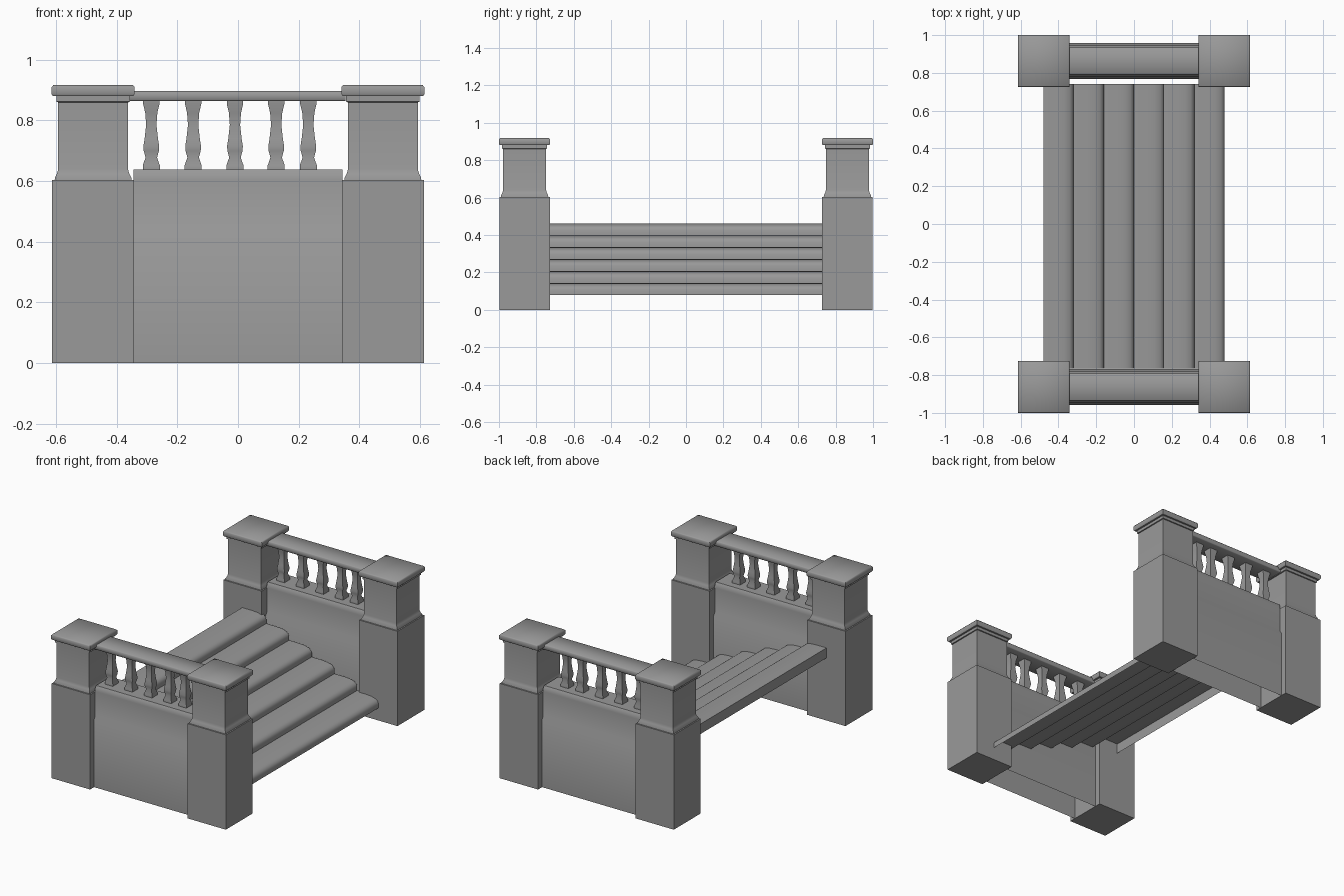
import bpy, bmesh, math

if "Cube" in bpy.data.objects:
    bpy.data.objects.remove(bpy.data.objects["Cube"])

CX, CY = 0.478, 0.863   # pier centre offsets

stone = bpy.data.materials.new("dark_stone")
stone.diffuse_color = (0.32, 0.32, 0.32, 1)
stone.use_nodes = True
stone.node_tree.nodes["Principled BSDF"].inputs["Base Color"].default_value = stone.diffuse_color


def finish(name, bm):
    bmesh.ops.recalc_face_normals(bm, faces=bm.faces)
    me = bpy.data.meshes.new(name)
    bm.to_mesh(me)
    bm.free()
    me.materials.append(stone)
    ob = bpy.data.objects.new(name, me)
    bpy.context.collection.objects.link(ob)
    bpy.context.view_layer.objects.active = ob
    ob.select_set(True)
    bpy.ops.object.shade_smooth_by_angle(angle=math.radians(50))
    ob.select_set(False)
    return ob


def square_stack(name, x, y, profile):
    """Square rings (half width, z) skinned into a closed column."""
    bm = bmesh.new()
    rings = [[bm.verts.new((x + sx * h, y + sy * h, z))
              for sx, sy in ((-1, -1), (1, -1), (1, 1), (-1, 1))] for h, z in profile]
    for a, b in zip(rings, rings[1:]):
        for i in range(4):
            j = (i + 1) % 4
            bm.faces.new((a[i], a[j], b[j], b[i]))
    bm.faces.new(rings[0][::-1])
    bm.faces.new(rings[-1])
    return finish(name, bm)


def sweep(name, pts, offset, closed=False):
    """Extrude a profile of points along an offset vector."""
    bm = bmesh.new()
    a = [bm.verts.new(p) for p in pts]
    b = [bm.verts.new([c + d for c, d in zip(p, offset)]) for p in pts]
    n = len(pts)
    for i in range(n if closed else n - 1):
        j = (i + 1) % n
        bm.faces.new((a[i], a[j], b[j], b[i]))
    if closed:
        bm.faces.new(a[::-1])
        bm.faces.new(b)
    return finish(name, bm)


BASE = [(0.135, 0), (0.135, 0.603)]
SHAFT = [(0.127, 0.6), (0.126, 0.612), (0.119, 0.625), (0.115, 0.64), (0.115, 0.86)]
CAP = [(0.116, 0.86), (0.121, 0.862), (0.121, 0.88), (0.132, 0.88), (0.137, 0.887),
       (0.137, 0.910), (0.131, 0.917)]
BALUSTER = [(0.028, 0.638), (0.028, 0.652), (0.019, 0.678), (0.025, 0.700), (0.026, 0.715),
            (0.022, 0.74), (0.017, 0.785), (0.020, 0.825), (0.027, 0.855), (0.027, 0.868)]
WALL = [(0.095, 0), (0.095, 0.43), (0.083, 0.45), (0.083, 0.605), (0.080, 0.625), (0.072, 0.638)]
RAIL = [(0.068, 0.864), (0.072, 0.868), (0.072, 0.893), (0.068, 0.897)]

for side, sy in (("front", -1), ("back", 1)):
    y = sy * CY
    # corner piers
    for hand, sx in (("left", -1), ("right", 1)):
        for part, prof in (("base", BASE), ("shaft", SHAFT), ("cap", CAP)):
            square_stack(f"{side}_{hand}_pier_{part}", sx * CX, y, prof)
    # side wall, open underneath
    half = [(-0.345, y - h, z) for h, z in WALL]
    other = [(-0.345, y + h, z) for h, z in reversed(WALL)]
    sweep(f"{side}_wall", half + other, (0.69, 0, 0))
    # handrail
    half = [(-0.365, y - h, z) for h, z in RAIL]
    other = [(-0.365, y + h, z) for h, z in reversed(RAIL)]
    sweep(f"{side}_handrail", half + other, (0.72, 0, 0), closed=True)
    # balusters
    for i, x in enumerate((-0.286, -0.148, -0.01, 0.126, 0.232)):
        square_stack(f"{side}_baluster_{i + 1}", x, y, BALUSTER)

# flight of steps as one folded sheet with rounded nosings
STEPS, RUN, RISE = 6, 0.16, 0.0637
NOSING = [(0, -RISE), (0, -0.036), (-0.006, -0.022), (-0.02, -0.011), (-0.05, -0.003), (-0.09, 0)]
pts = []
for i in range(STEPS):
    edge, top = 0.48 - i * RUN, 0.08 + (i + 1) * RISE
    pts += [(edge + dx, -0.765, top + dz) for dx, dz in NOSING]
# back edge of the top step
pts += [(-0.48, -0.765, 0.462), (-0.48, -0.765, 0.462 - RISE)]
sweep("steps", pts, (0, 1.507, 0))
